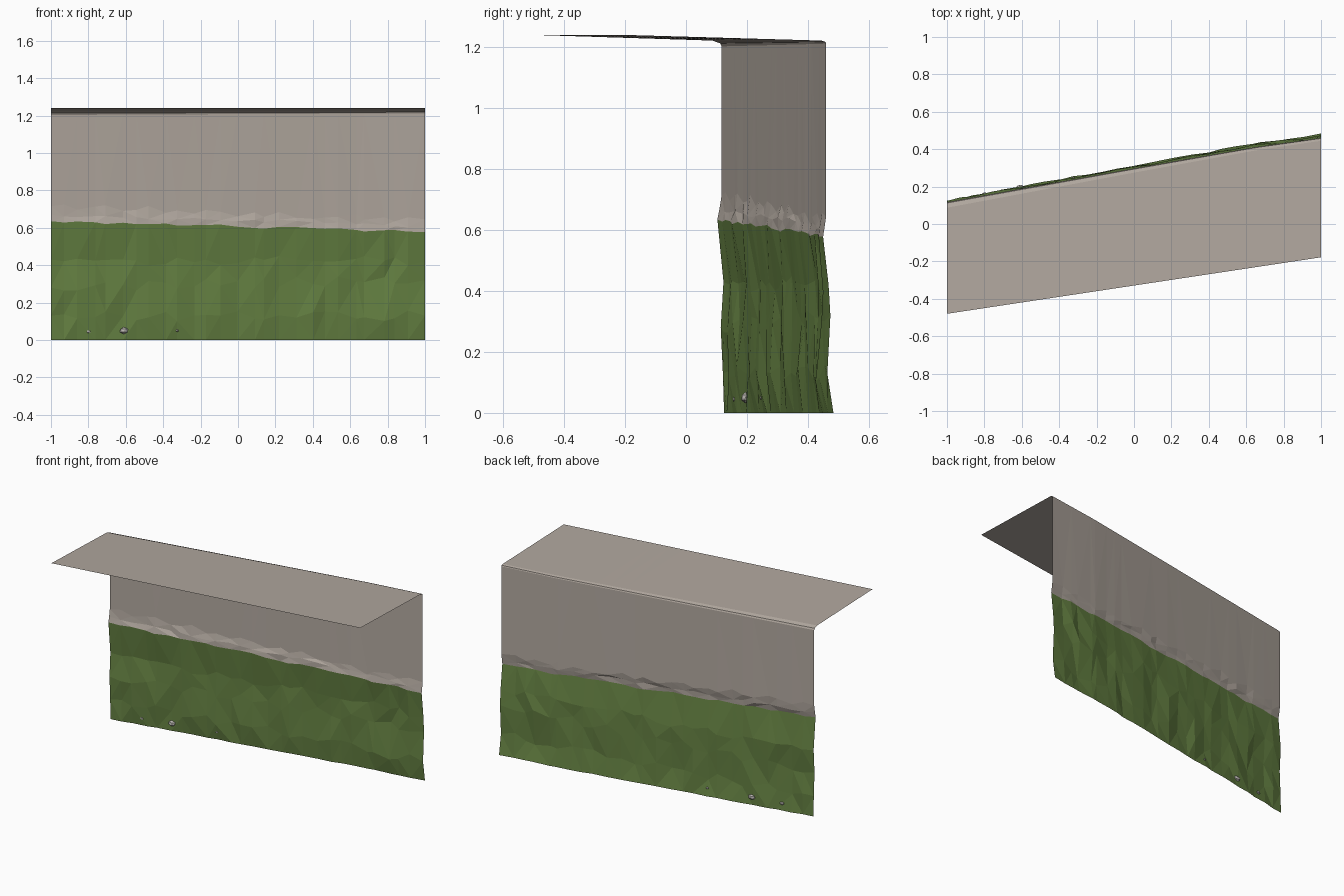
import bpy, bmesh, math, random
from mathutils import Matrix

if "Cube" in bpy.data.objects:
    bpy.data.objects.remove(bpy.data.objects["Cube"])
random.seed(7)


def material(name, rgb):
    m = bpy.data.materials.new(name)
    m.diffuse_color = (*rgb, 1)
    m.use_nodes = True
    m.node_tree.nodes["Principled BSDF"].inputs["Base Color"].default_value = m.diffuse_color
    return m


GRASS = material("grass green", (0.13, 0.22, 0.055))
ROCK = material("warm grey rock", (0.44, 0.39, 0.345))
STONE = material("pale stone", (0.50, 0.48, 0.45))


def lerp(a, b, t):
    return a + (b - a) * t


def wall_y(x):
    """Plan line of the cliff, with a slight bend towards the right end."""
    pts = [(-1, 0.117), (0, 0.297), (0.65, 0.411), (1, 0.46)]
    for (x0, y0), (x1, y1) in zip(pts, pts[1:]):
        if x <= x1:
            return lerp(y0, y1, (x - x0) / (x1 - x0))
    return pts[-1][1]


def sheet(name, rows, mat):
    """Skin rows of points into one open, flat-shaded sheet."""
    bm = bmesh.new()
    grid = [[bm.verts.new(p) for p in row] for row in rows]
    for low, high in zip(grid, grid[1:]):
        for i in range(len(low) - 1):
            bm.faces.new((low[i], low[i + 1], high[i + 1], high[i]))
    bmesh.ops.triangulate(bm, faces=bm.faces[:])
    me = bpy.data.meshes.new(name)
    bm.to_mesh(me)
    bm.free()
    me.materials.append(mat)
    ob = bpy.data.objects.new(name, me)
    bpy.context.collection.objects.link(ob)
    return ob


N = 26
inner = [-1 + 2 * i / N for i in range(N + 1)]
xs = [x if abs(x) > 0.99 else x + random.uniform(-0.02, 0.02) for x in inner]


def rough(left, right, jy, jz):
    """Row at (offset, height) blended from left end to right end, with jitter."""
    row = []
    for x in xs:
        t = (x + 1) / 2
        k = 0 if abs(x) > 0.99 else 1
        row.append((x,
                    wall_y(x) + lerp(left[0], right[0], t) + k * random.uniform(-jy, jy),
                    lerp(left[1], right[1], t) + k * random.uniform(-jz, jz)))
    return row


# Grassy lower bank, gently bulging
edge = rough((-0.014, 0.635), (-0.010, 0.578), 0.005, 0.008)
sheet("grass_bank", [
    rough((0.008, 0), (0.024, 0), 0.005, 0),
    rough((0.004, 0.13), (0.004, 0.13), 0.009, 0.03),
    rough((-0.003, 0.28), (0.014, 0.32), 0.009, 0.03),
    rough((0.006, 0.43), (0.008, 0.42), 0.008, 0.03),
    edge], GRASS)

# Ragged ledge above the grass, blending into the smooth rock face
ledge_top = rough((0, 0.715), (0, 0.645), 0.001, 0.02)
sheet("rock_ledge", [
    edge,
    rough((-0.007, 0.67), (-0.005, 0.61), 0.006, 0.01),
    ledge_top], ROCK)


# Smooth rock face, rounded brow and overhanging flat top
def brow(back, z_left, z_right):
    return [(x, wall_y(x) - back * lerp(1, 0.5, (x + 1) / 2),
             lerp(z_left, z_right, (x + 1) / 2)) for x in xs]


front_edge = [(x, lerp(-0.48, -0.178, (x + 1) / 2), 1.24) for x in xs]
sheet("rock_face_and_top", [
    ledge_top,
    brow(0, 1.203, 1.212),
    brow(0.005, 1.213, 1.218),
    brow(0.03, 1.222, 1.222),
    front_edge], ROCK)

# Small stones set in the foot of the bank
for i, (x, z, r) in enumerate([(-0.80, 0.045, 0.014), (-0.61, 0.05, 0.025), (-0.325, 0.05, 0.009)]):
    bpy.ops.mesh.primitive_ico_sphere_add(subdivisions=1, radius=r,
                                          location=(x, wall_y(x) + 0.008, z))
    ob = bpy.context.object
    ob.name = f"stone_{i + 1}"
    ob.scale = (1, 0.6, 0.75)
    ob.rotation_euler.z = 0.17
    ob.data.materials.append(STONE)
